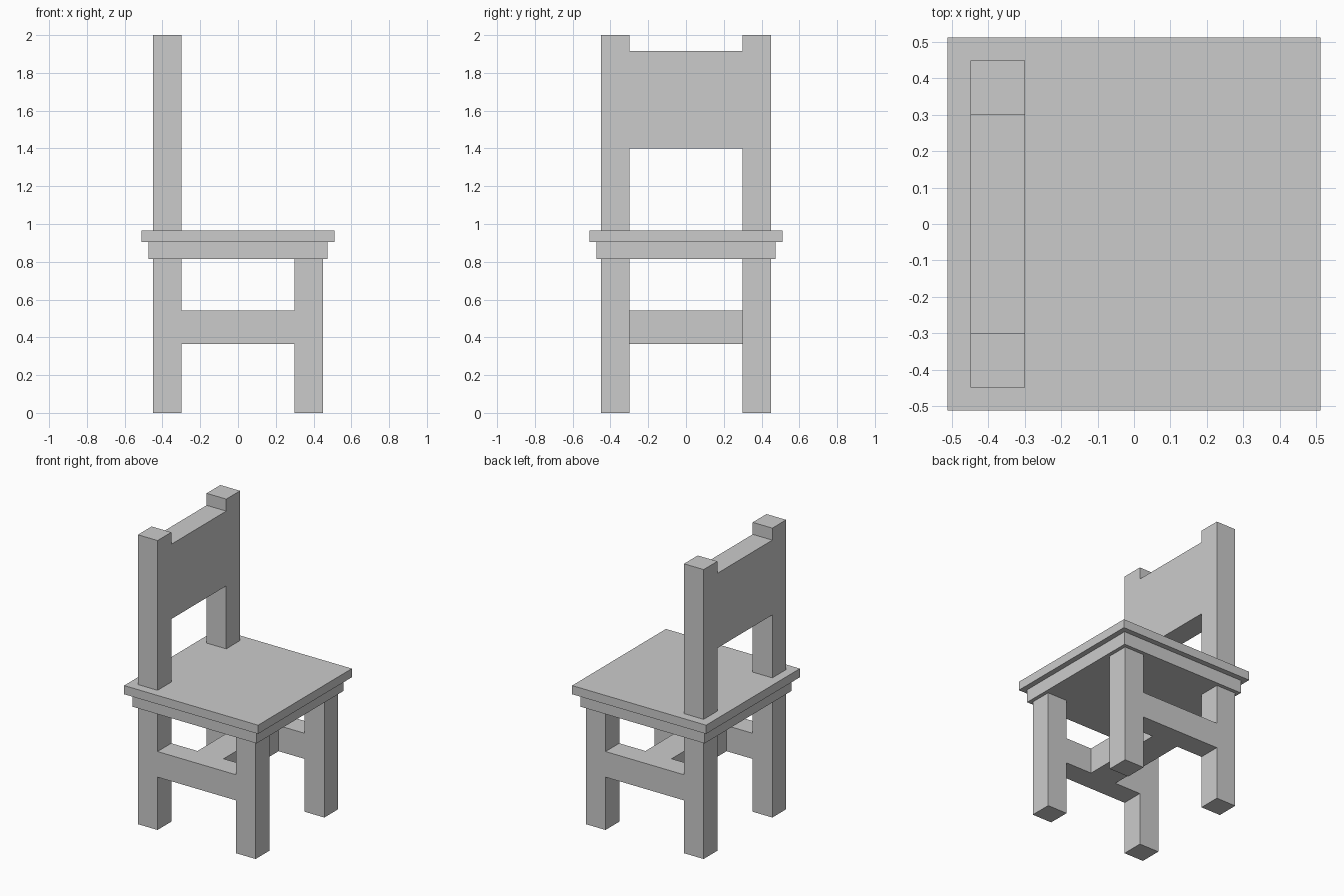
import bpy
import bmesh
from mathutils import Vector

if "Cube" in bpy.data.objects:
    bpy.data.objects.remove(bpy.data.objects["Cube"])

LEG_IN, LEG_OUT = 0.30, 0.45


def prism(name, points, offset):
    """Extrude a flat outline along the offset vector."""
    bm = bmesh.new()
    face = bm.faces.new([bm.verts.new(p) for p in points])
    ext = bmesh.ops.extrude_face_region(bm, geom=[face], use_keep_orig=True)
    moved = [g for g in ext["geom"] if isinstance(g, bmesh.types.BMVert)]
    bmesh.ops.translate(bm, verts=moved, vec=Vector(offset))
    bmesh.ops.recalc_face_normals(bm, faces=bm.faces)
    mesh = bpy.data.meshes.new(name)
    bm.to_mesh(mesh)
    bm.free()
    obj = bpy.data.objects.new(name, mesh)
    bpy.context.collection.objects.link(obj)
    return obj


def slab(name, hx, hy, z0, z1):
    """Box centred on the vertical axis."""
    outline = [(-hx, -hy, z0), (hx, -hy, z0), (hx, hy, z0), (-hx, hy, z0)]
    return prism(name, outline, (0, 0, z1 - z0))


def h_outline(z0, rail0, rail1, z1):
    """H-shaped outline: two uprights joined by a flush rail."""
    half = [(LEG_IN, rail0), (LEG_IN, z0), (LEG_OUT, z0),
            (LEG_OUT, z1), (LEG_IN, z1), (LEG_IN, rail1)]
    return half + [(-u, z) for u, z in reversed(half)]


# Side frames: front leg, back leg and side stretcher in one piece
for name, y in (("right_leg_frame", -LEG_OUT), ("left_leg_frame", LEG_IN)):
    outline = [(u, y, z) for u, z in h_outline(0, 0.365, 0.542, 0.815)]
    prism(name, outline, (0, LEG_OUT - LEG_IN, 0))

# Middle stretcher joining the two side frames
slab("cross_stretcher", 0.10, LEG_IN, 0.365, 0.542)

# Seat and the apron beneath it
slab("apron", 0.475, 0.475, 0.815, 0.905)
slab("seat", 0.512, 0.512, 0.905, 0.965)

# Backrest: two posts with a flush panel between them
outline = [(-LEG_OUT, u, z) for u, z in h_outline(0.965, 1.40, 1.917, 2.0)]
prism("backrest", outline, (LEG_OUT - LEG_IN, 0, 0))
